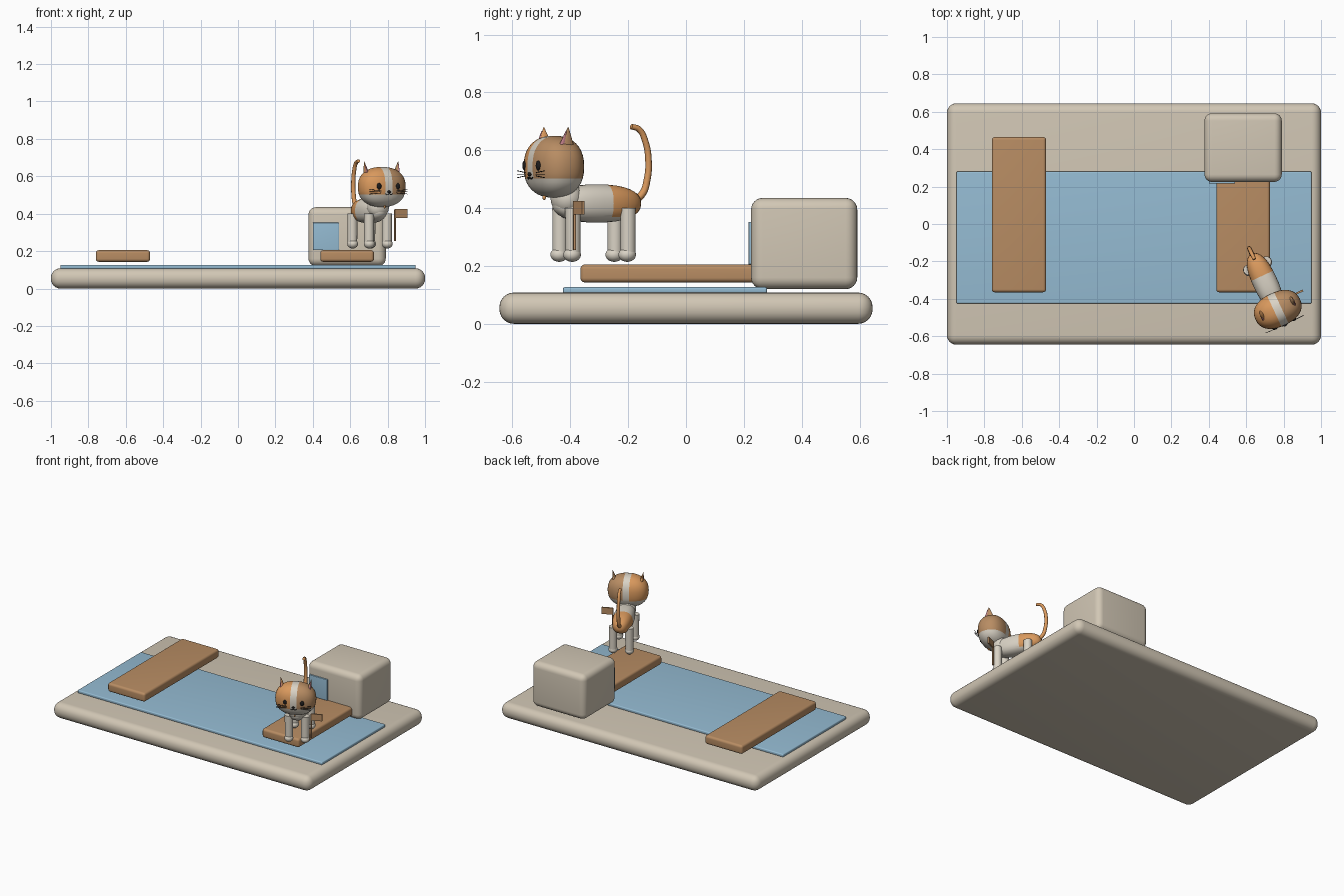
import bpy, bmesh, math
from mathutils import Matrix, Vector

if "Cube" in bpy.data.objects:
    bpy.data.objects.remove(bpy.data.objects["Cube"], do_unlink=True)


def material(name, rgb):
    m = bpy.data.materials.new(name)
    m.use_nodes = True
    m.diffuse_color = (*rgb, 1)
    m.node_tree.nodes["Principled BSDF"].inputs["Base Color"].default_value = (*rgb, 1)
    return m


stone = material("stone", (0.64, 0.57, 0.46))
water = material("water_blue", (0.30, 0.50, 0.65))
wood = material("wood_brown", (0.48, 0.265, 0.125))
white = material("fur_cream", (0.70, 0.65, 0.56))
orange = material("fur_orange", (0.70, 0.32, 0.11))
pink = material("ear_pink", (0.60, 0.24, 0.28))
black = material("black", (0.012, 0.011, 0.011))

CAT = Matrix.Translation((0.704, -0.318, 0)) @ Matrix.Rotation(math.radians(25), 4, "Z")


def finish(name, bm, mats, on_cat=True):
    bmesh.ops.recalc_face_normals(bm, faces=bm.faces)
    me = bpy.data.meshes.new(name)
    bm.to_mesh(me)
    bm.free()
    for m in mats:
        me.materials.append(m)
    me.shade_smooth()
    me.set_sharp_from_angle(angle=math.radians(40))
    ob = bpy.data.objects.new(name, me)
    if on_cat:
        ob.matrix_world = CAT
    bpy.context.collection.objects.link(ob)
    return ob


def box(name, lo, hi, bevel, mat, on_cat=False):
    lo, hi = Vector(lo), Vector(hi)
    bm = bmesh.new()
    bmesh.ops.create_cube(bm, size=1, matrix=Matrix.Translation((lo + hi) / 2)
                          @ Matrix.Diagonal((*(hi - lo), 1)))
    if bevel:
        bmesh.ops.bevel(bm, geom=bm.edges[:], offset=bevel, segments=6,
                        profile=0.5, affect="EDGES")
    return finish(name, bm, [mat], on_cat)


def ball_mesh(center, radii, power=1.0, segs=32):
    # Sphere that becomes boxier as power drops below one
    bm = bmesh.new()
    bmesh.ops.create_uvsphere(bm, u_segments=segs, v_segments=segs // 2, radius=1)
    for v in bm.verts:
        v.co = Vector([c + r * math.copysign(abs(p) ** power, p)
                       for c, r, p in zip(center, radii, v.co)])
    return bm


def ball(name, center, radii, mat, power=1.0, segs=20):
    return finish(name, ball_mesh(center, radii, power, segs), [mat])


def cut(bm, point, normal):
    bmesh.ops.bisect_plane(bm, geom=bm.verts[:] + bm.edges[:] + bm.faces[:],
                           plane_co=point, plane_no=normal)


def cone(name, base, tip, r1, r2, mat, flat=1.0, segs=20):
    base, tip = Vector(base), Vector(tip)
    axis = tip - base
    turn = axis.to_track_quat("Z", "Y").to_matrix().to_4x4()
    bm = bmesh.new()
    bmesh.ops.create_cone(bm, cap_ends=True, segments=segs, radius1=r1, radius2=r2,
                          depth=axis.length)
    bmesh.ops.transform(bm, verts=bm.verts, matrix=Matrix.Translation((base + tip) / 2)
                        @ turn @ Matrix.Diagonal((1, flat, 1, 1)))
    return finish(name, bm, [mat])


def tube(name, points, radius, mat, tip=1.0):
    cu = bpy.data.curves.new(name, "CURVE")
    cu.dimensions = "3D"
    cu.bevel_depth = radius
    cu.bevel_resolution = 3
    cu.use_fill_caps = True
    cu.resolution_u = 6
    sp = cu.splines.new("BEZIER")
    sp.bezier_points.add(len(points) - 1)
    for i, (bp, co) in enumerate(zip(sp.bezier_points, points)):
        bp.co = co
        bp.handle_left_type = bp.handle_right_type = "AUTO"
        bp.radius = 1 + (tip - 1) * i / (len(points) - 1)
    helper = bpy.data.objects.new(name + "_path", cu)
    bpy.context.collection.objects.link(helper)
    deps = bpy.context.evaluated_depsgraph_get()
    me = bpy.data.meshes.new_from_object(helper.evaluated_get(deps))
    bpy.data.objects.remove(helper, do_unlink=True)
    bm = bmesh.new()
    bm.from_mesh(me)
    return finish(name, bm, [mat])


# Ground slab, water, bridges and house block
box("base_slab", (-1, -0.645, 0), (1, 0.645, 0.108), 0.05, stone)
box("water_sheet", (-0.95, -0.425, 0.105), (0.95, 0.28, 0.127), 0.007, water)
box("left_bridge", (-0.76, -0.365, 0.143), (-0.47, 0.465, 0.205), 0.016, wood)
box("right_bridge", (0.44, -0.365, 0.143), (0.727, 0.465, 0.205), 0.016, wood)
box("house_block", (0.377, 0.225, 0.12), (0.79, 0.592, 0.435), 0.04, stone)
box("house_door", (0.40, 0.216, 0.205), (0.54, 0.232, 0.352), 0.003, water)

# Body with an orange saddle over the rear
bm = ball_mesh((0, 0.01, 0.416), (0.066, 0.165, 0.066), 0.85)
cut(bm, (0, 0.045, 0), (0, 1, 0))
cut(bm, (0, 0, 0.37), (0, 0, 1))
for f in bm.faces:
    c = f.calc_center_median()
    f.material_index = int(c.y > 0.045 and c.z > 0.37)
finish("cat_body", bm, [white, orange])
ball("cat_chest", (0, -0.105, 0.435), (0.06, 0.055, 0.06), white)

# Head: two patches separated by a pale blaze, pale muzzle below
HEAD = Vector((0, -0.153, 0.543))
bm = ball_mesh(HEAD, (0.131, 0.092, 0.107), 0.86, 40)
cut(bm, (0, 0, 0.503), (0, 0, 1))
for x in (-0.021, 0.021):
    cut(bm, (x, 0, 0), (1, 0, 0))
for f in bm.faces:
    c = f.calc_center_median()
    if c.z > 0.503 and abs(c.x) > 0.021:
        f.material_index = 2 if c.x > 0 else 1
finish("cat_head", bm, [white, orange, wood])

# Paired features
for side, s in (("right", -1), ("left", 1)):
    fur = orange if s < 0 else wood
    cone(side + "_ear", (s * 0.083, -0.145, 0.595), (s * 0.10, -0.145, 0.678),
         0.036, 0.002, fur, 0.45)
    cone(side + "_inner_ear", (s * 0.084, -0.157, 0.60), (s * 0.099, -0.152, 0.667),
         0.028, 0.002, pink, 0.4)
    ball(side + "_eye", (s * 0.055, -0.238, 0.547), (0.013, 0.008, 0.017), black)
    tube(side + "_mouth", [(0, -0.246, 0.508), (s * 0.010, -0.245, 0.501),
                           (s * 0.020, -0.243, 0.506)], 0.002, black)
    for i in (-1, 0, 1):
        tube(side + "_whisker", [(s * 0.045, -0.242, 0.517 + i * 0.006),
                                 (s * 0.112, -0.24, 0.517 + i * 0.012)], 0.0014, black)
    for end, y in (("front", -0.105), ("back", 0.105)):
        x = s * 0.053
        cone(f"{side}_{end}_leg", (x, y, 0.235), (x, y, 0.40), 0.026, 0.027, white)
        ball(f"{side}_{end}_paw", (x, y - 0.003, 0.239), (0.029, 0.031, 0.025), white)
ball("cat_nose", (0, -0.246, 0.517), (0.010, 0.006, 0.007), black)
ball("collar_tag", (0, -0.19, 0.437), (0.006, 0.006, 0.009), orange)

# Raised tail
tube("cat_tail", [(0, 0.145, 0.42), (0, 0.185, 0.45), (0, 0.203, 0.50), (0, 0.208, 0.56),
                  (0, 0.196, 0.63), (0, 0.172, 0.672), (0, 0.142, 0.682)],
     0.013, orange, 0.75)

# Little flag beside the cat
cone("flag_pole", (0.095, -0.118, 0.255), (0.095, -0.118, 0.42), 0.005, 0.005, wood, segs=12)
box("flag_panel", (0.093, -0.123, 0.378), (0.165, -0.113, 0.424), 0, wood, True)
